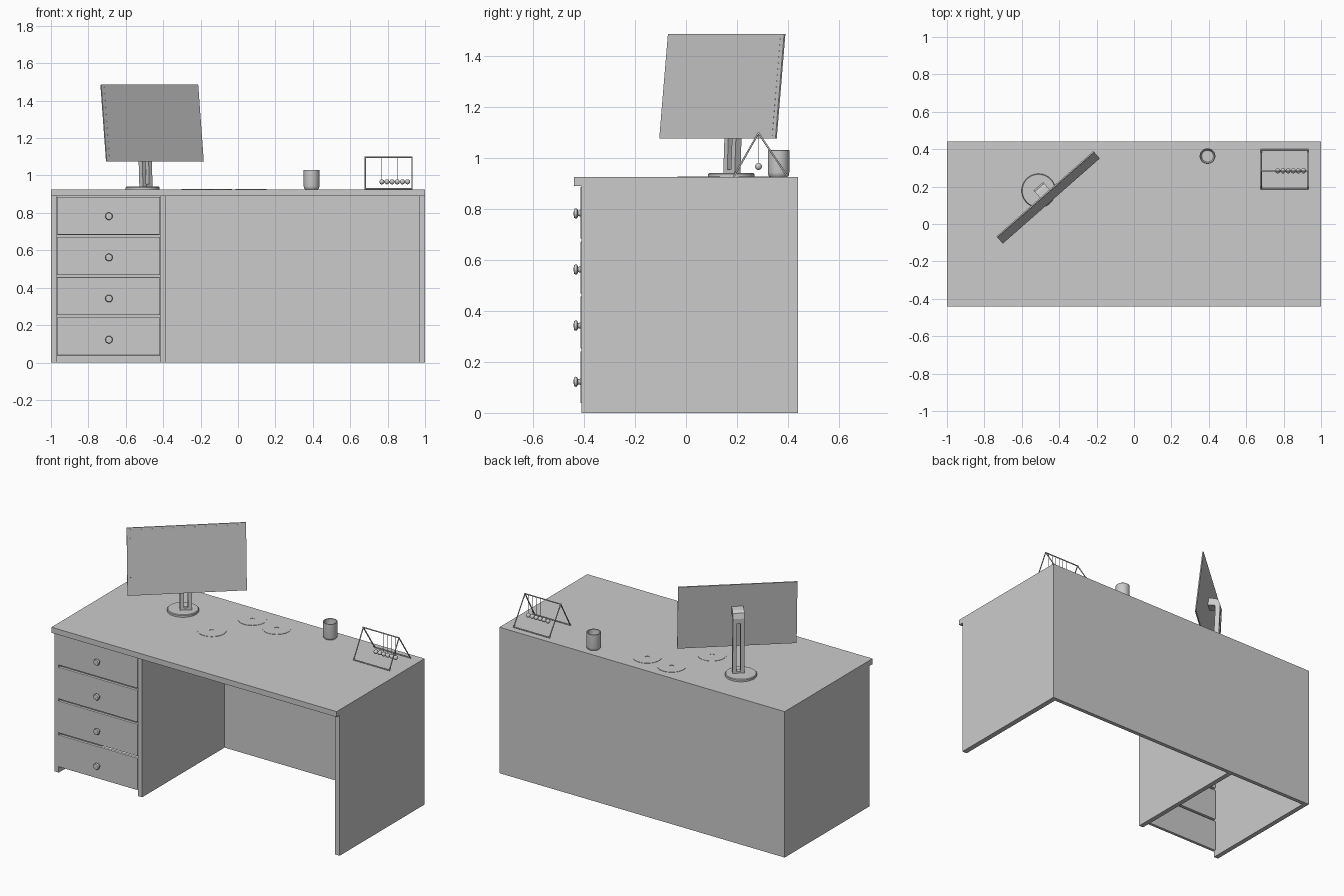
import bpy, bmesh, math
from mathutils import Matrix, Vector

if "Cube" in bpy.data.objects:
    bpy.data.objects.remove(bpy.data.objects["Cube"])


def finish(name, bm, matrix=None, smooth=False):
    bmesh.ops.recalc_face_normals(bm, faces=bm.faces)
    if matrix is not None:
        bm.transform(matrix)
    me = bpy.data.meshes.new(name)
    bm.to_mesh(me)
    bm.free()
    ob = bpy.data.objects.new(name, me)
    bpy.context.collection.objects.link(ob)
    if smooth:
        bpy.ops.object.select_all(action='DESELECT')
        ob.select_set(True)
        bpy.context.view_layer.objects.active = ob
        bpy.ops.object.shade_smooth_by_angle(angle=math.radians(40))
    return ob


def box(name, x, y, z, bevel=0, matrix=None):
    bm = bmesh.new()
    bmesh.ops.create_cube(bm, size=1)
    for v in bm.verts:
        for i, r in enumerate((x, y, z)):
            v.co[i] = r[0] if v.co[i] < 0 else r[1]
    if bevel:
        bmesh.ops.bevel(bm, geom=bm.edges[:], offset=bevel, segments=2,
                        profile=0.5, affect='EDGES')
    return finish(name, bm, matrix)


def lathe(name, profile, matrix, steps=40):
    bm = bmesh.new()
    vs = [bm.verts.new((r, 0, z)) for r, z in profile]
    edges = [bm.edges.new(p) for p in zip(vs, vs[1:])]
    bmesh.ops.spin(bm, geom=vs + edges, cent=(0, 0, 0), axis=(0, 0, 1),
                   angle=2 * math.pi, steps=steps)
    bmesh.ops.remove_doubles(bm, verts=bm.verts, dist=1e-5)
    return finish(name, bm, matrix, True)


def prism(name, profile, x0, x1, matrix):
    bm = bmesh.new()
    f = bm.faces.new([bm.verts.new((x0, y, z)) for y, z in profile])
    ext = bmesh.ops.extrude_face_region(bm, geom=[f])['geom']
    bmesh.ops.translate(bm, vec=(x1 - x0, 0, 0),
                        verts=[g for g in ext if isinstance(g, bmesh.types.BMVert)])
    return finish(name, bm, matrix)


def rod(name, a, b, r, segments=10):
    a, b = Vector(a), Vector(b)
    d = b - a
    bm = bmesh.new()
    bmesh.ops.create_cone(bm, cap_ends=True, segments=segments,
                          radius1=r, radius2=r, depth=d.length)
    m = Matrix.Translation((a + b) / 2) @ d.to_track_quat('Z', 'Y').to_matrix().to_4x4()
    return finish(name, bm, m, True)


T = Matrix.Translation
TOP = 0.925

# Desk carcass
box("desk_top", (-1, 1), (-0.44, 0.44), (0.89, TOP))
for name, x0, x1 in (("left_side", -1, -0.97), ("divider", -0.415, -0.385),
                     ("right_side", 0.967, 1)):
    box(name, (x0, x1), (-0.41, 0.42), (0, 0.89))
box("back_panel", (-1, 1), (0.415, 0.44), (0, 0.89))

# Drawer fronts with knobs
knob = [(0, 0), (0.012, 0), (0.010, 0.009), (0.019, 0.013), (0.020, 0.019),
        (0.017, 0.025), (0, 0.027)]
for i in range(4):
    z0 = 0.038 + 0.215 * i
    box("drawer_front", (-0.969, -0.416), (-0.414, -0.394), (z0, z0 + 0.203), 0.003)
    lathe("drawer_knob", knob,
          T((-0.69, -0.414, 0.122 + 0.22 * i)) @ Matrix.Rotation(math.pi / 2, 4, 'X'), 24)

# Monitor panel, turned and tilted back
M = (T((-0.459, 0.142, 1.28)) @ Matrix.Rotation(math.radians(41.3), 4, 'Z')
     @ Matrix.Rotation(math.radians(-6.3), 4, 'X'))
box("monitor_body", (-0.345, 0.345), (-0.003, 0.004), (-0.206, 0.206), 0, M)
box("monitor_screen", (-0.325, 0.325), (-0.0035, 0), (-0.194, 0.194), 0, M)

# Monitor stand: two legs joined by a bracket at the top and a foot below
arm = [(0.003, 0.06), (0.045, 0.06), (0.065, 0.05), (0.078, 0.02), (0.103, -0.345),
       (0.073, -0.345), (0.05, 0.005), (0.043, 0.014), (0.003, 0.014)]
bracket = [(0.003, 0.06), (0.045, 0.06), (0.065, 0.05), (0.078, 0.02), (0.08, -0.01),
           (0.051, -0.01), (0.05, 0.005), (0.043, 0.014), (0.003, 0.014)]
foot = [(0.101, -0.32), (0.103, -0.345), (0.073, -0.345), (0.071, -0.32)]
prism("stand_leg", arm, -0.034, -0.011, M)
prism("stand_leg", arm, 0.011, 0.034, M)
prism("stand_bracket", bracket, -0.011, 0.011, M)
prism("stand_foot", foot, -0.011, 0.011, M)
lathe("stand_base", [(0, 0), (0.091, 0), (0.091, 0.011), (0.087, 0.015), (0, 0.015)],
      T((-0.51, 0.178, TOP)), 48)

# Loose discs on the desk
for x, y in ((-0.115, 0.308), (0.07, 0.288), (-0.218, 0.05)):
    lathe("disc", [(0.013, 0), (0.083, 0), (0.083, 0.002), (0.013, 0.002), (0.013, 0)],
          T((x, y, TOP)), 48)

# Cup
lathe("cup", [(0, 0), (0.034, 0), (0.040, 0.006), (0.042, 0.018), (0.042, 0.103),
              (0.040, 0.105), (0.036, 0.103), (0.036, 0.016), (0.031, 0.009), (0, 0.009)],
      T((0.393, 0.363, TOP)))

# Swinging-ball toy: A-frames, rails, strings and balls
X0, X1, Y0, Y1, YM, R = 0.68, 0.93, 0.188, 0.397, 0.284, 0.0035
ZB, ZT = TOP + R, 1.097
for x in (X0, X1):
    for y in (Y0, Y1):
        rod("toy_leg", (x, y, ZB), (x, YM, ZT), R)
for y, z in ((Y0, ZB), (Y1, ZB), (YM, ZT)):
    rod("toy_rail", (X0 - R, y, z), (X1 + R, y, z), R)
for i in range(6):
    x = 0.769 + 0.0275 * i
    bm = bmesh.new()
    bmesh.ops.create_uvsphere(bm, u_segments=20, v_segments=12, radius=0.0135)
    finish("toy_ball", bm, T((x, YM, 0.966)), True)
    rod("toy_string", (x, YM, 0.975), (x, YM, ZT), 0.0008, 6)
